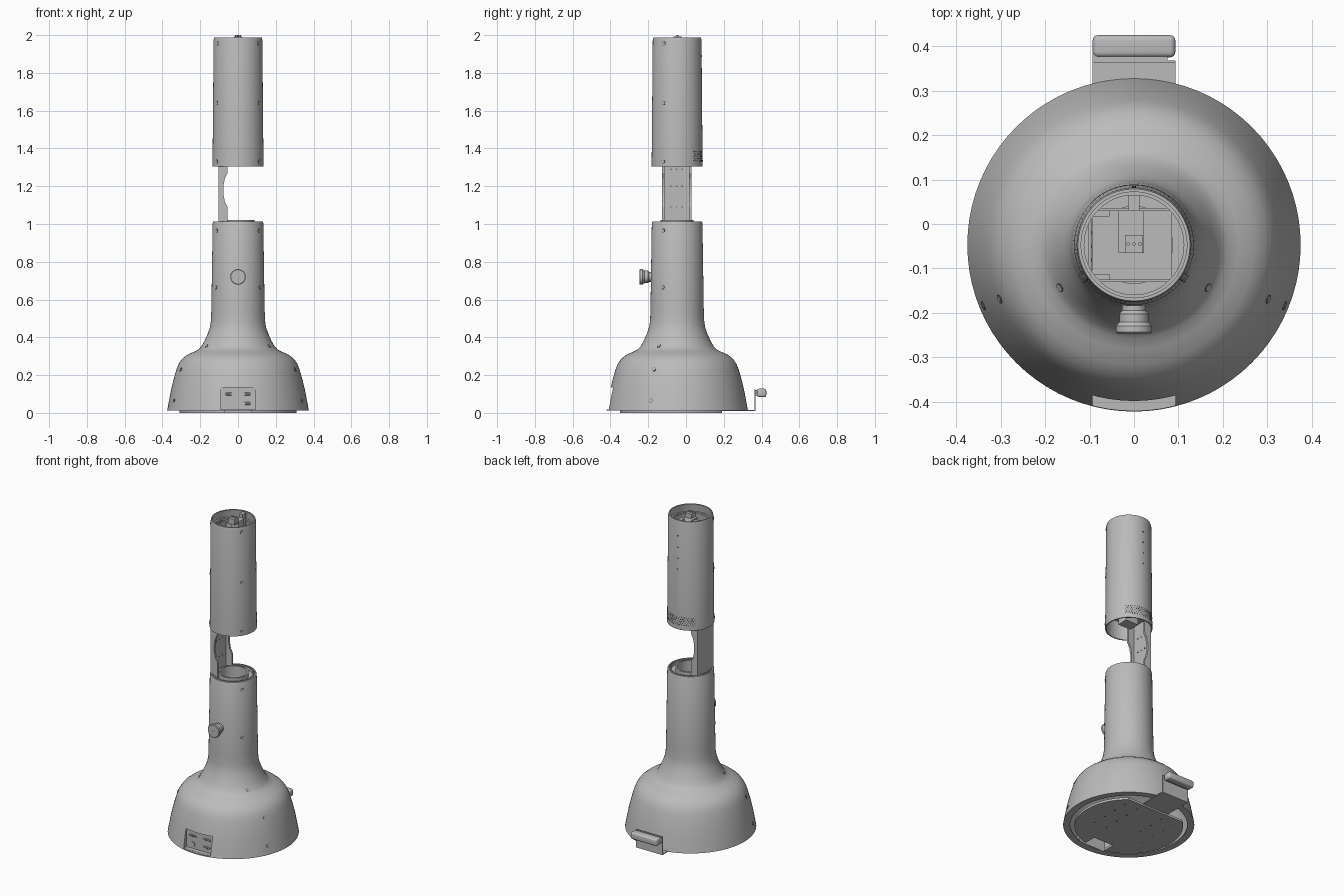
import bpy, bmesh, math
from math import sin, cos, radians, pi
from mathutils import Matrix, Vector

old = bpy.data.objects.get("Cube")
if old:
    bpy.data.objects.remove(old)

CY = -0.047   # y of the main axis


def material(name, value):
    m = bpy.data.materials.new(name)
    m.use_nodes = True
    col = (value, value, value, 1)
    m.diffuse_color = col
    m.node_tree.nodes["Principled BSDF"].inputs["Base Color"].default_value = col
    return m


GREY = material("plain grey", 0.5)
DARK = material("dark hole grey", 0.12)


def finish(name, bm, mat=GREY, smooth=True):
    bmesh.ops.recalc_face_normals(bm, faces=bm.faces)
    me = bpy.data.meshes.new(name)
    bm.to_mesh(me)
    bm.free()
    me.materials.append(mat)
    ob = bpy.data.objects.new(name, me)
    bpy.context.collection.objects.link(ob)
    if smooth:
        bpy.ops.object.select_all(action='DESELECT')
        ob.select_set(True)
        bpy.context.view_layer.objects.active = ob
        bpy.ops.object.shade_smooth_by_angle(angle=radians(32))
    return ob


def lathe(name, profile, steps=80, place=Matrix.Translation((0, CY, 0))):
    """Spin a closed (radius, height) loop around the axis."""
    bm = bmesh.new()
    rings = [[bm.verts.new((r * cos(2 * pi * i / steps), r * sin(2 * pi * i / steps), z))
              for i in range(steps)] for r, z in profile]
    for a, b in zip(rings, rings[1:] + rings[:1]):
        for i in range(steps):
            j = (i + 1) % steps
            bm.faces.new((a[i], a[j], b[j], b[i]))
    bm.transform(place)
    return finish(name, bm)


def shell(name, outer, wall):
    return lathe(name, outer + [(r - wall, z) for r, z in reversed(outer)])


def ring(name, r0, r1, z0, z1):
    return lathe(name, [(r0, z0), (r1, z0), (r1, z1), (r0, z1)])


def box(name, x, y, z, mat=GREY, bevel=0):
    bm = bmesh.new()
    bmesh.ops.create_cube(bm, size=1)
    for v in bm.verts:
        v.co = [lo + (c + 0.5) * (hi - lo) for c, (lo, hi) in zip(v.co, (x, y, z))]
    if bevel:
        bmesh.ops.bevel(bm, geom=bm.edges[:], offset=bevel, segments=4, affect='EDGES', profile=0.5)
    return finish(name, bm, mat, bevel > 0)


def prism(name, pts, x0, x1):
    """Extrude a (y, z) outline along x."""
    bm = bmesh.new()
    f = bm.faces.new([bm.verts.new((x0, y, z)) for y, z in pts])
    ext = bmesh.ops.extrude_face_region(bm, geom=[f])
    bmesh.ops.translate(bm, vec=(x1 - x0, 0, 0),
                        verts=[v for v in ext["geom"] if isinstance(v, bmesh.types.BMVert)])
    return finish(name, bm, smooth=False)


def discs(name, spots, radius, depth, mat=GREY, sides=12):
    """Flat round plates at (position, facing direction)."""
    bm = bmesh.new()
    for pos, facing in spots:
        rot = Vector(facing).to_track_quat('Z', 'Y').to_matrix().to_4x4()
        bmesh.ops.create_cone(bm, cap_ends=True, segments=sides, radius1=radius, radius2=radius,
                              depth=depth, matrix=Matrix.Translation(pos) @ rot)
    return finish(name, bm, mat)


def cut(ob, cutter):
    mod = ob.modifiers.new("cut", 'BOOLEAN')
    mod.operation, mod.object, mod.solver = 'DIFFERENCE', cutter, 'EXACT'
    bpy.context.view_layer.objects.active = ob
    bpy.ops.object.modifier_apply(modifier=mod.name)
    bpy.data.objects.remove(cutter)


def radius_at(profile, z):
    for (r0, z0), (r1, z1) in zip(profile, profile[1:]):
        if z0 <= z <= z1:
            return r0 + (r1 - r0) * (z - z0) / (z1 - z0)


def on_wall(profile, angle, z):
    """Position and outward direction on a spun wall."""
    a, e = radians(angle), 0.01
    slope = (radius_at(profile, z + e) - radius_at(profile, z - e)) / (2 * e)
    r = radius_at(profile, z)
    return (r * cos(a), CY + r * sin(a), z), (cos(a), sin(a), -slope)


# Bell-shaped lower housing and upper tube
LOWER = [(0.375, 0.012), (0.368, 0.05), (0.357, 0.11), (0.343, 0.17), (0.326, 0.23), (0.314, 0.26),
         (0.297, 0.285), (0.27, 0.307), (0.235, 0.323), (0.21, 0.335), (0.195, 0.35), (0.178, 0.38),
         (0.16, 0.42), (0.148, 0.455), (0.143, 0.49), (0.141, 0.55), (0.134, 1.005), (0.131, 1.012)]
UPPER = [(0.135, 1.305), (0.129, 1.975), (0.126, 1.987)]
lower_housing = shell("lower_housing", LOWER, 0.008)
shell("upper_tube", UPPER, 0.007)

# Recessed connector panel at the front
cut(lower_housing, box("panel_cutter", (-0.093, 0.093), (-0.5, -0.35), (0.018, 0.135)))
box("connector_panel", (-0.095, 0.095), (-0.38, -0.374), (0.015, 0.138))
box("panel_floor", (-0.093, 0.093), (-0.406, -0.374), (0.013, 0.019))
for side, x in (("left", 0.093), ("right", -0.096)):
    prism("panel_side_" + side, [(-0.372, 0.015), (-0.404, 0.015), (-0.382, 0.137), (-0.372, 0.137)], x, x + 0.003)
for i, (x, z) in enumerate([(-0.05, 0.1), (0.05, 0.1), (0.05, 0.05)]):
    box(f"connector_{i}", (x - 0.016, x + 0.016), (-0.385, -0.378), (z - 0.007, z + 0.007), bevel=0.003)
    box(f"connector_slot_{i}", (x - 0.011, x + 0.011), (-0.386, -0.38), (z - 0.003, z + 0.003), DARK)
    discs(f"connector_screws_{i}", [((x + d, -0.382, z), (0, -1, 0)) for d in (-0.024, 0.024)], 0.004, 0.007)
discs("round_connector", [((-0.05, -0.382, 0.047), (0, -1, 0))], 0.016, 0.008, sides=24)

# Bottom rim and base plate with cut-outs
ring("bottom_rim", 0.335, 0.372, 0.012, 0.018)
base_plate = discs("base_plate", [((0, CY, 0.007), (0, 0, 1))], 0.31, 0.014, sides=80)
cut(base_plate, box("back_cutter", (-0.4, 0.4), (0.19, 0.5), (-0.1, 0.1)))
cut(base_plate, box("notch_cutter", (-0.07, 0.07), (-0.5, -0.27), (-0.1, 0.1)))
discs("base_plate_holes", [((x * 0.09, CY + y * 0.09, 0), (0, 0, 1)) for x in (-2, -1, 1, 2) for y in (-1, 0, 1, 2)],
      0.005, 0.002, DARK)

# Rear bracket carrying a rounded block
box("rear_bracket_floor", (-0.093, 0.093), (0.15, 0.368), (0.01, 0.016))
box("rear_bracket_wall", (-0.093, 0.093), (0.362, 0.368), (0.01, 0.125))
box("rear_block_neck", (-0.093, 0.075), (0.366, 0.385), (0.092, 0.122))
box("rear_block", (-0.093, 0.093), (0.375, 0.425), (0.083, 0.128), bevel=0.012)

# Front knob, spun along -y
lathe("front_knob", [(0.001, 0), (0.027, 0), (0.027, 0.035), (0.033, 0.042), (0.033, 0.06), (0.041, 0.07),
                     (0.041, 0.083), (0.038, 0.086), (0.001, 0.086)], 40,
      Matrix.Translation((0, -0.16, 0.72)) @ Matrix.Rotation(radians(90), 4, 'X'))

# Top collar of the lower housing
ring("collar_disc", 0.08, 0.127, 0.985, 0.995)
ring("collar_rim", 0.078, 0.088, 0.93, 1.02)
ring("collar_outer_lip", 0.112, 0.118, 0.985, 1.012)
ring("collar_floor", 0.001, 0.08, 0.93, 0.936)

# Channel-shaped support joining the two tubes
box("support_web", (-0.102, -0.096), (-0.12, 0.022), (0.95, 1.93))
FLANGE = [(-0.102, 0.95), (-0.055, 0.95), (-0.055, 1.09), (-0.07, 1.12), (-0.078, 1.16),
          (-0.078, 1.2), (-0.07, 1.24), (-0.055, 1.27), (-0.055, 1.93), (-0.102, 1.93)]
for side, y in (("front", -0.126), ("back", 0.017)):
    bm = bmesh.new()
    f = bm.faces.new([bm.verts.new((x, y, z)) for x, z in FLANGE])
    ext = bmesh.ops.extrude_face_region(bm, geom=[f])
    bmesh.ops.translate(bm, vec=(0, 0.013, 0),
                        verts=[v for v in ext["geom"] if isinstance(v, bmesh.types.BMVert)])
    finish("support_flange_" + side, bm, smooth=False)
discs("support_holes", [((-0.095, y, z), (1, 0, 0)) for y in (-0.08, -0.05, -0.02) for z in (1.09, 1.2, 1.29)],
      0.004, 0.003, DARK)

# Parts inside the upper tube
box("top_tray", (-0.095, 0.085), (-0.13, 0.035), (1.87, 1.88))
for side, y in (("front", -0.13), ("back", 0.03)):
    box("tray_wall_" + side, (-0.095, 0.085), (y, y + 0.006), (1.87, 1.91))
ring("top_inner_ring", 0.112, 0.124, 1.93, 1.94)
box("top_bracket_plate", (-0.035, 0.022), (-0.065, 0.03), (1.955, 1.962))
box("top_bracket_foot", (-0.03, 0.018), (-0.02, 0.03), (1.88, 1.955))
box("top_sensor", (-0.02, 0.02), (-0.065, -0.025), (1.96, 1.992))
discs("sensor_pins", [((x, -0.045, 1.993), (0, 0, 1)) for x in (-0.013, 0, 0.013)], 0.004, 0.014)
box("top_latch", (-0.012, 0.012), (0.03, 0.065), (1.9, 1.985))
box("lower_tray", (-0.08, 0.08), (-0.11, 0.02), (1.37, 1.378))
box("lower_tray_block", (-0.04, 0.05), (-0.08, -0.01), (1.33, 1.37))

# Screws mirrored on both sides of the housings
screws = []
for profile, angle, heights in ((UPPER, -33, (1.955, 1.64, 1.33)), (LOWER, -33, (0.965, 0.665)),
                                (LOWER, -30, (0.355,)), (LOWER, -22, (0.23, 0.065))):
    for z in heights:
        screws += [on_wall(profile, a, z) for a in (angle, 180 - angle)]
discs("screw_rims", screws, 0.0105, 0.003, DARK, 16)
discs("screw_heads", screws, 0.0085, 0.005, GREY, 16)

# Small holes and staggered vents at the back of the upper tube
discs("back_holes", [on_wall(UPPER, 90, z) for z in (1.89, 1.82, 1.75, 1.68)], 0.005, 0.002, DARK)
discs("back_vents", [on_wall(UPPER, 42 + i * 6 + row % 2 * 3, 1.335 + row * 0.012)
                     for row in range(5) for i in range(16)], 0.0035, 0.002, DARK, 8)
